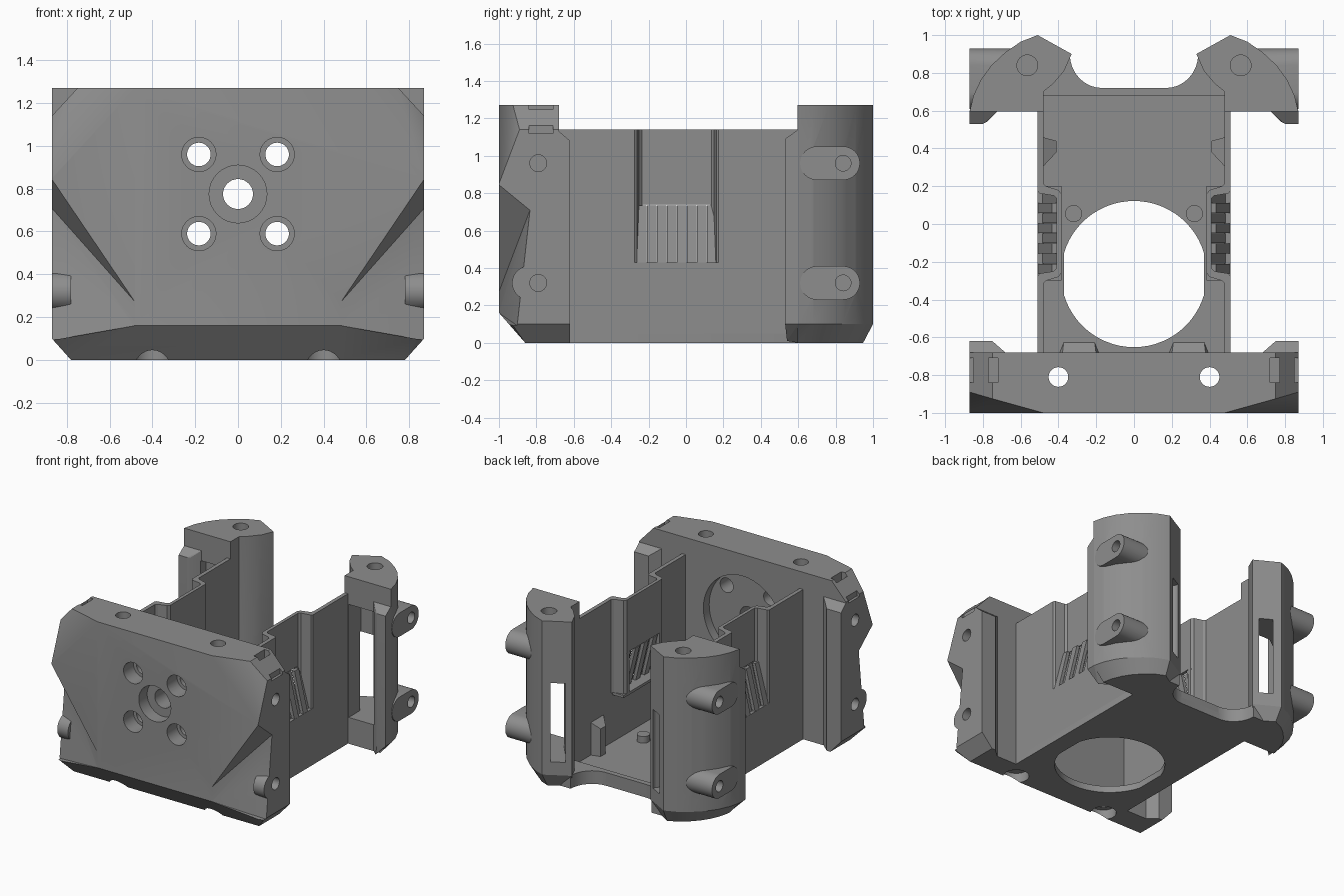
import bpy, bmesh, math
from mathutils import Vector, Matrix

if "Cube" in bpy.data.objects:
    bpy.data.objects.remove(bpy.data.objects["Cube"])

grey = bpy.data.materials.new("dark_grey_plastic")
grey.diffuse_color = (0.27, 0.27, 0.27, 1)
grey.use_nodes = True
grey.node_tree.nodes["Principled BSDF"].inputs["Base Color"].default_value = grey.diffuse_color


def finish(name, bm):
    bmesh.ops.recalc_face_normals(bm, faces=bm.faces)
    me = bpy.data.meshes.new(name)
    bm.to_mesh(me)
    bm.free()
    me.materials.append(grey)
    ob = bpy.data.objects.new(name, me)
    bpy.context.collection.objects.link(ob)
    return ob


def hull(name, pts):
    bm = bmesh.new()
    for p in pts:
        bm.verts.new(p)
    r = bmesh.ops.convex_hull(bm, input=bm.verts)
    bmesh.ops.delete(bm, geom=[v for v in r["geom_interior"] if isinstance(v, bmesh.types.BMVert)], context='VERTS')
    bmesh.ops.dissolve_limit(bm, angle_limit=0.01, verts=bm.verts, edges=bm.edges)
    return finish(name, bm)


def box(name, x, y, z):
    return hull(name, [(a, b, c) for a in x for b in y for c in z])


def loft(name, rings):
    # closed solid through matching rings of points
    bm = bmesh.new()
    vs = [[bm.verts.new(p) for p in r] for r in rings]
    n = len(vs[0])
    for a, b in zip(vs, vs[1:]):
        for i in range(n):
            bm.faces.new((a[i], a[(i + 1) % n], b[(i + 1) % n], b[i]))
    bm.faces.new(vs[0])
    bm.faces.new(vs[-1])
    return finish(name, bm)


def prism(name, pts, z0, z1):
    return loft(name, [[(x, y, z) for x, y in pts] for z in (z0, z1)])


def cyl(name, c, r, depth, axis='Z', seg=32):
    rot = {'Z': Matrix(), 'X': Matrix.Rotation(math.pi / 2, 4, 'Y'), 'Y': Matrix.Rotation(math.pi / 2, 4, 'X')}[axis]
    bm = bmesh.new()
    bmesh.ops.create_cone(bm, cap_ends=True, segments=seg, radius1=r, radius2=r, depth=depth,
                          matrix=Matrix.Translation(c) @ rot)
    return finish(name, bm)


def active(ob):
    bpy.ops.object.select_all(action='DESELECT')
    bpy.context.view_layer.objects.active = ob
    ob.select_set(True)


def cut(ob, cutters, op='DIFFERENCE'):
    active(ob)
    for c in cutters:
        m = ob.modifiers.new("cut", 'BOOLEAN')
        m.operation, m.object, m.solver = op, c, 'EXACT'
        bpy.ops.object.modifier_apply(modifier=m.name)
        bpy.data.objects.remove(c)


def mirror(ob):
    m = ob.modifiers.new("mirror", 'MIRROR')
    m.use_axis[0] = True
    return ob


def arc(cx, cy, rx, ry, a0, a1, n):
    return [(cx + rx * math.cos(math.radians(a0 + (a1 - a0) * i / n)),
             cy + ry * math.sin(math.radians(a0 + (a1 - a0) * i / n))) for i in range(n + 1)]


def capsule(name, x0, x1, y0, y1, z, r):
    return hull(name, [(x, y + r * math.cos(a), z + r * math.sin(a)) for x in (x0, x1) for y in (y0, y1)
                       for a in [i * math.pi / 16 for i in range(32)]])


# Front plate: faceted block with chamfered bottom and top corners
pts = []
for s in (-1, 1):
    pts += [(s * x, y, z) for x, y, z in [
        (.48, -1, 1.27), (.75, -.925, 1.27), (.87, -.89, 1.14), (.87, -1, .85), (.87, -1, .16),
        (.87, -.93, .1), (.78, -.86, 0), (.78, -.68, 0), (.87, -.68, .1), (.87, -.68, 1.14), (.75, -.68, 1.27)]]
plate = hull("front_plate", pts)
# Rear-facing ears on both ends of the plate
ears = []
for s in (-1, 1):
    ears.append(hull("ear", [(s * x, y, z) for x, y, zs in [
        (.67, -.69, (0, 1.14)), (.75, -.62, (0, 1.08)), (.78, -.62, (0, 1.08)), (.78, -.69, (0, 1.14)),
        (.87, -.62, (.1, 1.08)), (.87, -.69, (.1, 1.14))] for z in zs]))
cut(plate, ears, 'UNION')
# Recessed lower corners, then the rounded side bosses
cuts = []
for s in (-1, 1):
    cuts.append(hull("corner", [(s * x, y, z) for x, y, z in [
        (.48, -1.001, .16), (.48, -1.001, .27), (.88, -.90, .09), (.88, -.83, .72), (.88, -1.001, .86),
        (.48, -1.2, .16), (.48, -1.2, .27), (.88, -1.2, .86), (.88, -1.2, .09)]]))
cut(plate, cuts)
cut(plate, [capsule("boss", s * .78, s * .87, -.84, -.79, .32, .09) for s in (-1, 1)], 'UNION')
# Motor seat, shaft hole and screw holes
cuts = [cyl("seat", (0, -.66, .775), .33, .18, 'Y', 48), cyl("shaft", (0, -.85, .775), .07, .6, 'Y'),
        cyl("bore", (0, -1, .775), .135, .2, 'Y')]
for s in (-1, 1):
    for z in (.59, .96):
        cuts += [cyl("hole", (s * .183, -.85, z), .055, .6, 'Y'), cyl("bore", (s * .183, -1, z), .08, .24, 'Y')]
    cuts += [cyl("hole", (s * .4, -.81, .6), .052, 1.6), cyl("bore", (s * .4, -.81, 0), .09, .15)]
    cuts += [cyl("hole", (s * .8, -.79, z), .045, .3, 'X') for z in (.32, .96)]
    cuts += [box("nut_slot", (s * .72, s * .77), (-.84, -.71), (1.13, 1.4)),
             box("nut_slot", (s * .85, s * .9), (-.84, -.71), (1.12, 1.4))]
cut(plate, cuts)

# Tray floor with the large flat-sided opening
edge = arc(.17, .90, .17, .18, 0, -90, 8)
rear = [(.51, .72), (.45, .9)] + edge
floor = prism("tray_floor", [(-.51, -.69), (.51, -.69)] + rear + [(-x, y) for x, y in reversed(rear)], 0, .05)
opening = cyl("opening", (0, -.265, 0), .387, .4, 'Z', 64)
cut(opening, [box("clip", (-.37, .37), (-1, 1), (-1, 1))], 'INTERSECT')
cut(floor, [opening])
box("rear_lip", (-.48, .48), (.68, .72), (.03, .10))
mirror(prism("lip_corner", [(.5, .68)] + [(.5, .72), (.45, .9)] + edge + [(.17, .68)], .04, .10))

# Side walls: straight below, stepped inward above
mirror(box("lower_wall", (.48, .51), (-.69, .62), (0, .43)))
outer = [(.51, -.69), (.51, -.275), (.50, -.262), (.425, -.25), (.41, -.235),
         (.41, .135), (.425, .15), (.50, .162), (.51, .175), (.51, .62)]
inner = [(.48, .62), (.48, .215), (.465, .2), (.40, .18), (.385, .16),
         (.385, -.26), (.40, -.28), (.465, -.3), (.48, -.315), (.48, -.69)]
wall = prism("stepped_wall", outer + inner, .43, 1.14)
cut(wall, [box("window", (.35, .415), (-.232, .132), (.40, .74))])
mirror(wall)
mirror(box("step_ledge", (.385, .51), (-.30, .20), (.41, .43)))

# Leaning louvre slats in the wall openings
for i in range(8):
    y, d = -.262 + i * .0535, .025 * (i % 2)
    mirror(hull("louvre_slat", [(x, b, z) for b in (y, y + .051) for x, z in
                                [(.485 - d, .425), (.51 - d, .425), (.41 - d, .735), (.435 - d, .735)]]))

# Small tray details
mirror(cyl("locating_peg", (.32, .055, .065), .045, .07))
mirror(hull("wall_rib", [(.485, .30, .04), (.485, .46, .04), (.41, .38, .04), (.41, .44, .04),
                         (.485, .30, .30), (.485, .46, .30), (.41, .38, .26), (.41, .44, .26)]))
mirror(hull("front_pad", [(.18, -.69, .04), (.40, -.69, .04), (.21, -.615, .04), (.37, -.615, .04),
                          (.20, -.69, .10), (.38, -.69, .10)]))

# Rear posts: curved outside, hollow behind the side wall
ring = ([(.87, .595), (.48, .595)] + [(.48, .70), (.43, .74), (.37, .81), (.33, .90)]
        + [(.51, 1), (.60, .965), (.68, .91), (.755, .84), (.81, .765), (.85, .68)])
low = [(.48 + (x - .48) * .77, .595 + (y - .595) * .87, 0) for x, y in ring]
post = loft("rear_post", [low, [(x, y, .1) for x, y in ring], [(x, y, 1.27) for x, y in ring]])
cut(post, [hull("flange", [(x, y, z) for x, y, zs in [
    (.72, .60, (.08, 1.14)), (.80, .53, (.1, 1.09)), (.87, .53, (.1, 1.09)), (.87, .60, (.1, 1.14)),
    (.72, .60, (0, 1.14)), (.78, .54, (.01, 1.09))] for z in zs])], 'UNION')
cut(post, [capsule("boss", .5, .87, .70, .84, z, .09) for z in (.32, .96)], 'UNION')
cuts = [prism("pocket", [(.515, .4), (.73, .4), (.73, .66), (.62, .74), (.515, .74)], .20, 1.06),
        prism("passage", [(.375, .90), (.33, 1.1), (.44, .99), (.73, .70), (.73, .55), (.62, .6)], .20, .80),
        cyl("hole", (.565, .84, 1.27), .055, .4)]
cuts += [cyl("hole", (.82, .84, z), .042, .3, 'X') for z in (.32, .96)]
cut(post, cuts)
mirror(post)

# Smooth round surfaces, keep crisp edges
for ob in list(bpy.data.objects):
    active(ob)
    bpy.ops.object.shade_smooth_by_angle(angle=math.radians(25))
